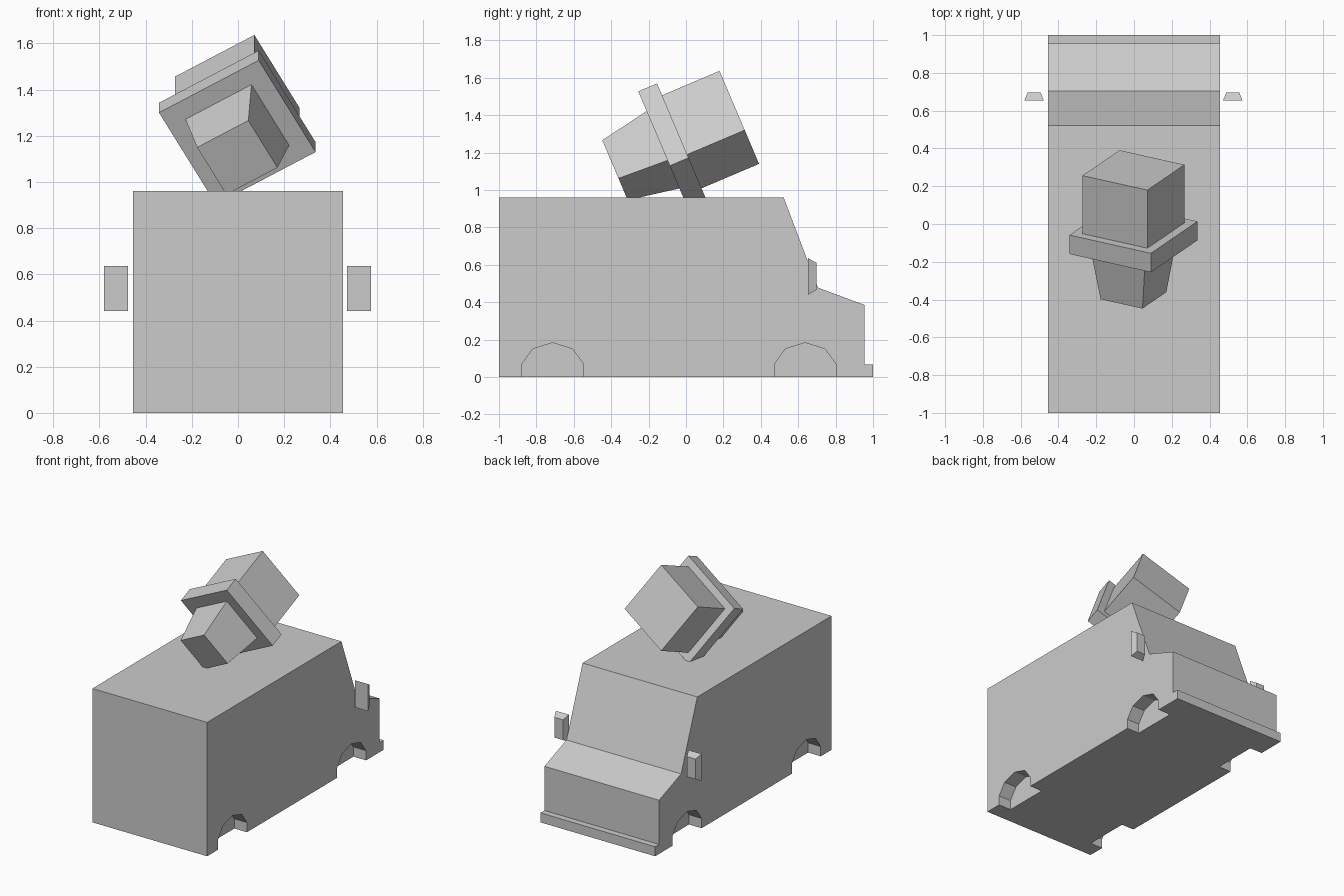
import bpy, bmesh
from math import radians
from mathutils import Matrix, Vector

if "Cube" in bpy.data.objects:
    bpy.data.objects.remove(bpy.data.objects["Cube"])


def make_object(name, bm):
    bmesh.ops.recalc_face_normals(bm, faces=bm.faces[:])
    mesh = bpy.data.meshes.new(name)
    bm.to_mesh(mesh)
    bm.free()
    obj = bpy.data.objects.new(name, mesh)
    bpy.context.collection.objects.link(obj)
    return obj


def side_prism(name, profile, x0, x1):
    """Extrude a (y, z) profile from x0 to x1."""
    bm = bmesh.new()
    face = bm.faces.new([bm.verts.new((x0, y, z)) for y, z in profile])
    ext = bmesh.ops.extrude_face_region(bm, geom=[face])
    verts = [g for g in ext["geom"] if isinstance(g, bmesh.types.BMVert)]
    bmesh.ops.translate(bm, verts=verts, vec=(x1 - x0, 0, 0))
    return make_object(name, bm)


def tapered_box(name, back, front, y0, y1, matrix):
    """Box along local y; back and front are (width, height) at y0 and y1."""
    bm = bmesh.new()
    bmesh.ops.create_cube(bm, size=1)
    for v in bm.verts:
        w, h = back if v.co.y < 0 else front
        v.co = Vector((v.co.x * w, y0 if v.co.y < 0 else y1, v.co.z * h))
    bm.transform(matrix)
    return make_object(name, bm)


# Van body with windscreen, bonnet and bumper in one profile
body = side_prism("van_body", [
    (-1, 0), (-1, 0.96), (0.522, 0.96), (0.705, 0.478), (0.955, 0.385),
    (0.955, 0.068), (1, 0.068), (1, 0)], -0.455, 0.455)

# Wheel arches cut into both sides
arch = [(-0.164, -0.1), (-0.164, 0.07), (-0.106, 0.15), (0, 0.183),
        (0.106, 0.15), (0.164, 0.07), (0.164, -0.1)]
bpy.context.view_layer.objects.active = body
for yc in (-0.713, 0.637):
    for side in (-1, 1):
        cutter = side_prism("arch_cutter", [(yc + y, z) for y, z in arch],
                            side * 0.355, side * 0.6)
        cutter.hide_render = True
        mod = body.modifiers.new("arch", 'BOOLEAN')
        mod.operation = 'DIFFERENCE'
        mod.solver = 'EXACT'
        mod.object = cutter
        bpy.ops.object.modifier_apply(modifier=mod.name)
        bpy.data.objects.remove(cutter)

# Wing mirrors
for name, x in (("left_mirror", -0.529), ("right_mirror", 0.523)):
    tapered_box(name, (0.104, 0.195), (0.068, 0.145), 0.653, 0.697,
                Matrix.Translation((x, 0, 0.538)))

# Tilted and rolled three-part block on the roof
tilt = (Matrix.Translation((-0.003, 0.285, 1.388))
        @ Matrix.Rotation(radians(23), 4, 'X')
        @ Matrix.Rotation(radians(-29.7), 4, 'Y'))
tapered_box("roof_block", (0.396, 0.396), (0.396, 0.396), -0.34, 0, tilt)
tapered_box("roof_plate", (0.497, 0.497), (0.497, 0.497), -0.443, -0.334, tilt)
tapered_box("roof_nozzle", (0.255, 0.255), (0.33, 0.33), -0.722, -0.44, tilt)
